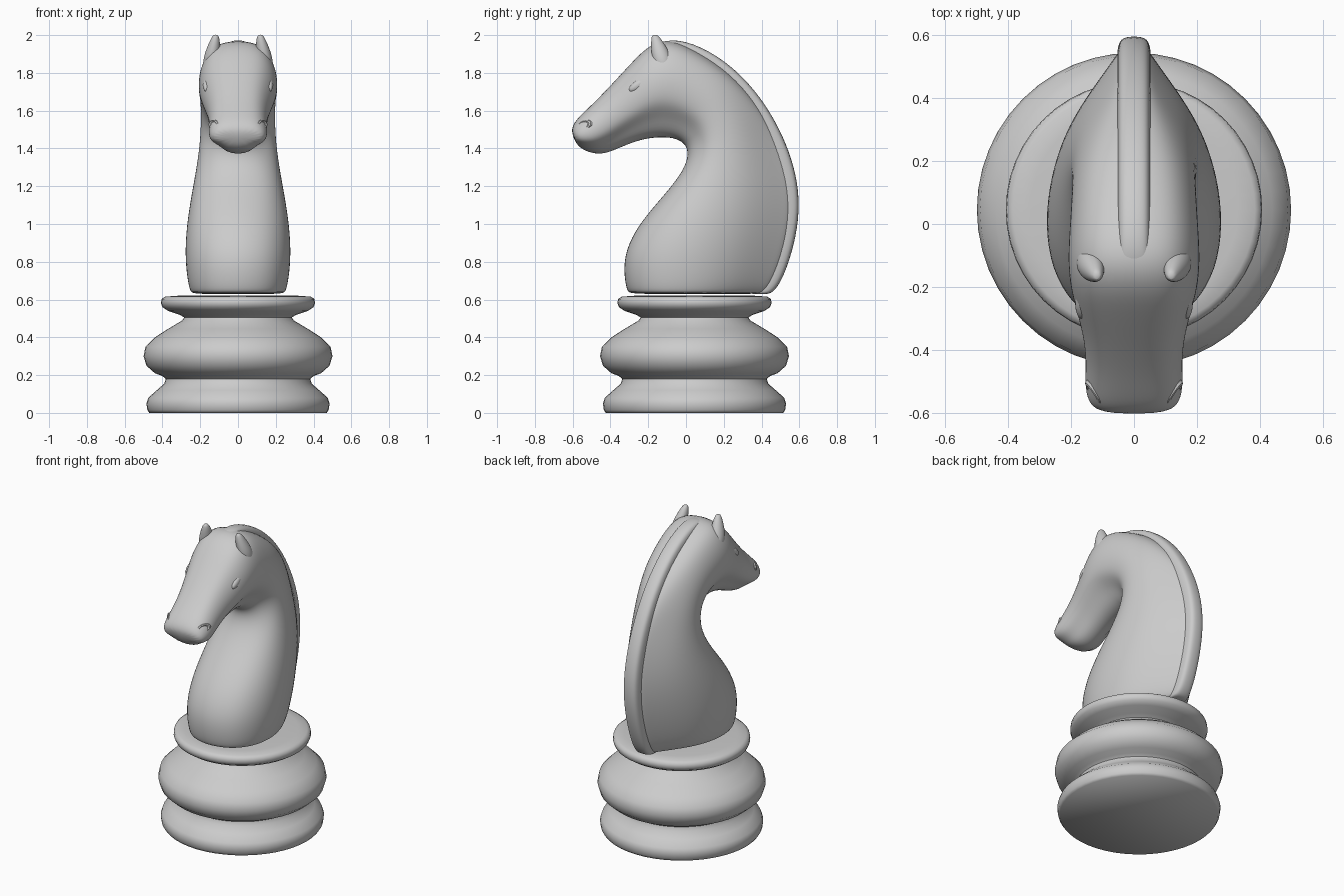
import bpy, bmesh, math
from mathutils import Vector

if "Cube" in bpy.data.objects:
    bpy.data.objects.remove(bpy.data.objects["Cube"])


def finish(name, bm, subsurf=0, angle=40):
    bmesh.ops.recalc_face_normals(bm, faces=bm.faces)
    me = bpy.data.meshes.new(name)
    bm.to_mesh(me)
    bm.free()
    ob = bpy.data.objects.new(name, me)
    bpy.context.collection.objects.link(ob)
    if subsurf:
        m = ob.modifiers.new("smooth", 'SUBSURF')
        m.levels = m.render_levels = subsurf
    bpy.ops.object.select_all(action='DESELECT')
    ob.select_set(True)
    bpy.context.view_layer.objects.active = ob
    bpy.ops.object.shade_smooth_by_angle(angle=math.radians(angle))
    return ob


def loft(name, rings, subsurf=2, caps=True):
    bm = bmesh.new()
    vs = [[bm.verts.new(p) for p in r] for r in rings]
    n = len(vs[0])
    for a, b in zip(vs, vs[1:]):
        for i in range(n):
            j = (i + 1) % n
            bm.faces.new((a[i], a[j], b[j], b[i]))
    if caps:
        bm.faces.new(vs[0])
        bm.faces.new(vs[-1])
    return finish(name, bm, subsurf, 60)


# turned base
profile = [(.47, 0), (.48, .015), (.485, .05), (.475, .08), (.43, .12), (.39, .155), (.383, .18),
           (.40, .195), (.44, .21), (.485, .25), (.5, .3), (.49, .35), (.44, .4), (.37, .445),
           (.295, .49), (.285, .505), (.31, .52), (.37, .54), (.4, .56), (.408, .58), (.405, .603),
           (.385, .615), (.33, .62), (.2, .622)]
seg = 48
loft("turned_base", [[(r * math.cos(2 * math.pi * i / seg), .045 + r * math.sin(2 * math.pi * i / seg), z)
                      for i in range(seg)] for r, z in profile], 0)

# neck and head: outer y,z / inner y,z / half width / section type (0 neck, 1 head)
stations = [
    (.43, .628, -.30, .628, .235, 0), (.46, .64, -.32, .64, .252, 0), (.505, .70, -.337, .71, .268, 0),
    (.56, .85, -.34, .83, .28, 0), (.595, 1.02, -.285, .96, .272, 0), (.595, 1.18, -.19, 1.08, .252, 0),
    (.56, 1.34, -.09, 1.19, .228, 0), (.495, 1.5, -.015, 1.29, .208, .1), (.395, 1.67, .008, 1.365, .198, .5),
    (.25, 1.83, -.005, 1.415, .195, .9), (.08, 1.94, -.055, 1.445, .2, 1), (-.08, 1.985, -.12, 1.45, .208, 1),
    (-.19, 1.955, -.18, 1.447, .203, 1), (-.28, 1.865, -.24, 1.437, .185, 1), (-.38, 1.755, -.31, 1.415, .16, 1),
    (-.48, 1.65, -.38, 1.385, .15, 1), (-.555, 1.58, -.45, 1.362, .155, 1), (-.595, 1.535, -.53, 1.38, .145, 1),
    (-.608, 1.49, -.583, 1.42, .11, 1)]
neck = [(0, 0), (.01, .17), (.06, .27), (.15, .47), (.28, .74), (.42, .93), (.58, 1.02), (.74, .98),
        (.87, .8), (.96, .5), (1, 0)]
head = [(0, 0), (.015, .35), (.06, .62), (.15, .82), (.28, .96), (.42, 1.02), (.56, 1.0), (.67, .9),
        (.79, .62), (.94, .4), (1, 0)]
rings = []
for k, (oy, oz, iy, iz, w, h) in enumerate(stations):
    o, i = Vector((0, oy, oz)), Vector((0, iy, iz))
    if k < 11:
        o += (i - o).normalized() * .03
    half = []
    for (ta, wa), (tb, wb) in zip(neck, head):
        p = o.lerp(i, ta + (tb - ta) * h)
        half.append((w * (wa + (wb - wa) * h), p.y, p.z))
    rings.append(half + [(-x, y, z) for x, y, z in half[-2:0:-1]])
loft("neck_and_head", rings)

# mane ridge following the crest
rings = []
for k, (oy, oz, iy, iz, w, h) in enumerate(stations[:13]):
    o, i = Vector((0, oy, oz)), Vector((0, iy, iz))
    d = (i - o).normalized()
    top = 0 if k < 12 else .02
    section = [(0, top - .004), (.036, top), (.05, .02), (.055, .06), (.05, .1)]
    half = [(x, (o + d * t).y, (o + d * t).z) for x, t in section]
    rings.append(half + [(-x, y, z) for x, y, z in half[:0:-1]])
loft("mane", rings)


def blob(name, loc, scale, rot):
    bm = bmesh.new()
    bmesh.ops.create_uvsphere(bm, u_segments=16, v_segments=10, radius=1)
    ob = finish(name, bm)
    ob.location, ob.scale, ob.rotation_euler = loc, scale, rot


for side, s in (("right", 1), ("left", -1)):
    # pointed ear
    ear = [(.145, -.11, 1.80, .04, .05), (.142, -.125, 1.87, .05, .06), (.128, -.145, 1.94, .038, .045),
           (.12, -.16, 1.985, .024, .026), (.118, -.165, 2.003, .012, .014)]
    loft(side + "_ear", [[(s * (x + rx * math.cos(a * math.pi / 4)), y + ry * math.sin(a * math.pi / 4), z)
                          for a in range(8)] for x, y, z, rx, ry in ear])
    # brow over the eye
    blob(side + "_eye", (s * .165, -.255, 1.735), (.022, .055, .025), (math.radians(35), 0, 0))
    # nostril rim
    bm = bmesh.new()
    bmesh.ops.create_circle(bm, segments=12, radius=1)
    bm.free()
    bpy.ops.mesh.primitive_torus_add(major_radius=.028, minor_radius=.011, major_segments=16, minor_segments=8,
                                     location=(s * .125, -.535, 1.525),
                                     rotation=(math.radians(35), math.radians(75 * s), 0))
    rim = bpy.context.object
    rim.name = side + "_nostril"
    rim.scale = (.7, 1.2, 1)
    bpy.ops.object.shade_smooth_by_angle()
